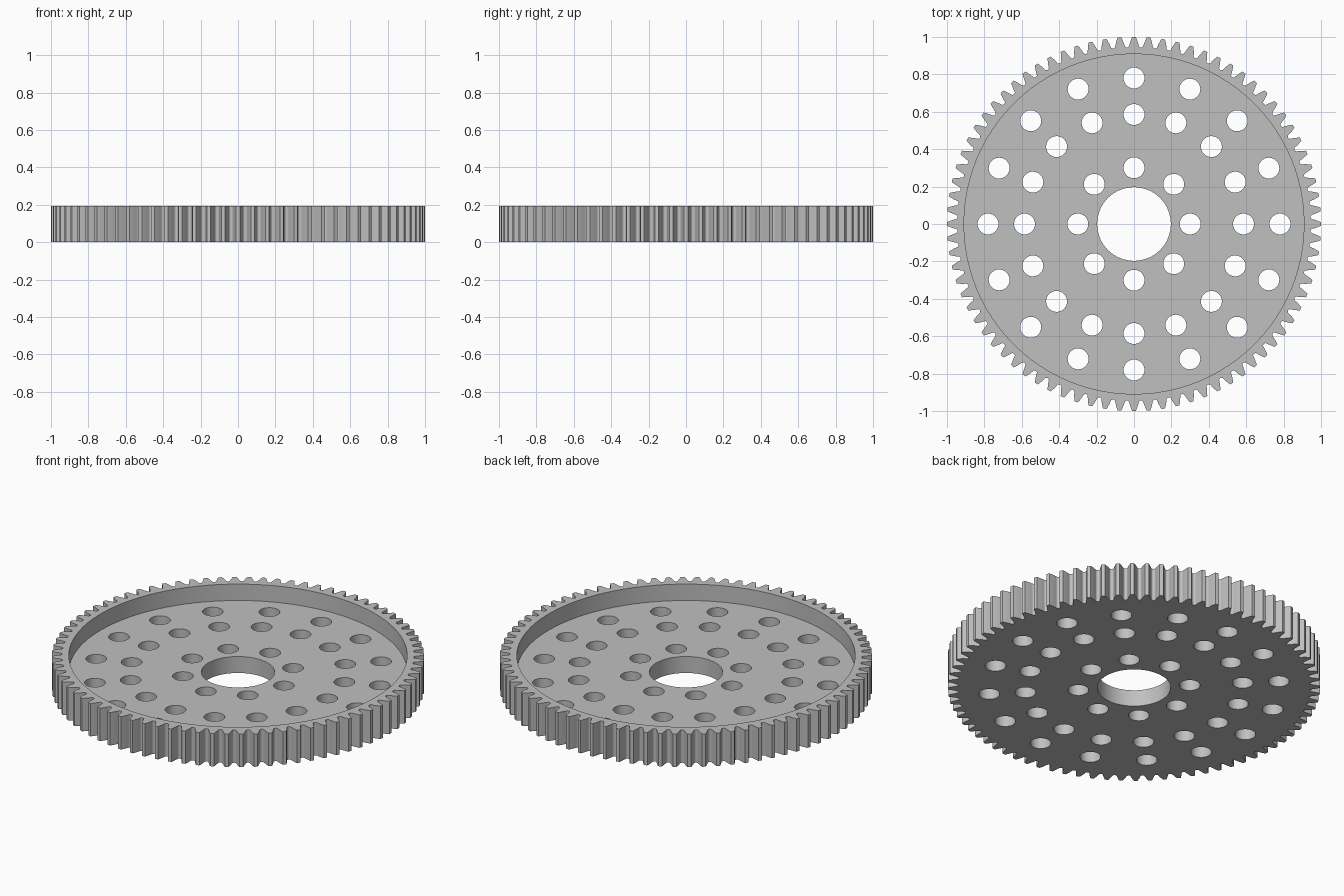
import bpy, bmesh, math
from mathutils import Vector

if "Cube" in bpy.data.objects:
    bpy.data.objects.remove(bpy.data.objects["Cube"])

TEETH = 80
H, WEB = 0.195, 0.0976          # rim height, web thickness
R_RIM, R_BORE, R_HOLE = 0.909, 0.197, 0.056
R_TIP, R_FILLET, R_ROOT = 1.0, 0.957, 0.9445
R_PITCH = 40 / 41
R_BASE = R_PITCH * math.cos(math.radians(20))


def inv(r):
    a = math.acos(R_BASE / r)
    return math.tan(a) - a


def half_angle(r):
    # half the tooth's angular width at radius r
    return math.pi / (2 * TEETH) + inv(R_PITCH) - inv(r)


def polar(r, a):
    return (r * math.cos(a), r * math.sin(a))


def circle(r, n, cx=0.0, cy=0.0):
    return [(cx + r * math.cos(2 * math.pi * i / n),
             cy + r * math.sin(2 * math.pi * i / n)) for i in range(n)]


def gear_outline():
    pts = []
    step = 2 * math.pi / TEETH
    radii = [R_FILLET + (R_TIP - R_FILLET) * i / 4 for i in range(5)]
    gap = step / 2 - half_angle(R_FILLET)
    for k in range(TEETH):
        c = k * step
        pts += [polar(r, c - half_angle(r)) for r in radii]
        pts += [polar(r, c + half_angle(r)) for r in reversed(radii)]
        # rounded root between two teeth
        for i in range(1, 6):
            t = math.pi * i / 6
            pts.append(polar(R_FILLET - (R_FILLET - R_ROOT) * math.sin(t),
                             c + step / 2 - gap * math.cos(t)))
    return pts


bm = bmesh.new()


def loop(pts, z):
    vs = [bm.verts.new((x, y, z)) for x, y in pts]
    return vs, [bm.edges.new((vs[i - 1], vs[i])) for i in range(len(vs))]


def wall(pts, z0, z1):
    # vertical wall along an outline; returns bottom and top edges
    (a, ea), (b, eb) = loop(pts, z0), loop(pts, z1)
    for i in range(len(a)):
        bm.faces.new((a[i - 1], a[i], b[i], b[i - 1]))
    return ea, eb


def cap(edges, up):
    bmesh.ops.triangle_fill(bm, use_beauty=True, use_dissolve=False,
                            edges=edges, normal=Vector((0, 0, up)))


# toothed outside and recess wall
outer_bottom, outer_top = wall(gear_outline(), 0, H)
recess_bottom, recess_top = wall(circle(R_RIM, 96), WEB, H)

# bore and three rings of bolt holes
bottom_edges, web_edges = list(outer_bottom), list(recess_bottom)
holes = [circle(R_BORE, 64)]
for radius, count in ((0.3005, 8), (0.5854, 16), (0.7805, 16)):
    for i in range(count):
        cx, cy = polar(radius, 2 * math.pi * i / count)
        holes.append(circle(R_HOLE, 28, cx, cy))
for h in holes:
    low, high = wall(h, 0, WEB)
    bottom_edges += low
    web_edges += high

# flat faces: underside, web top, rim top
cap(bottom_edges, -1)
cap(web_edges, 1)
cap(outer_top + recess_top, 1)
bmesh.ops.recalc_face_normals(bm, faces=bm.faces[:])

mesh = bpy.data.meshes.new("spur_gear")
bm.to_mesh(mesh)
bm.free()
gear = bpy.data.objects.new("spur_gear", mesh)
bpy.context.collection.objects.link(gear)

grey = bpy.data.materials.new("light_grey_metal")
grey.diffuse_color = (0.527, 0.527, 0.527, 1)
grey.use_nodes = True
grey.node_tree.nodes["Principled BSDF"].inputs["Base Color"].default_value = grey.diffuse_color
mesh.materials.append(grey)

bpy.context.view_layer.objects.active = gear
gear.select_set(True)
bpy.ops.object.shade_smooth_by_angle(angle=math.radians(30))
